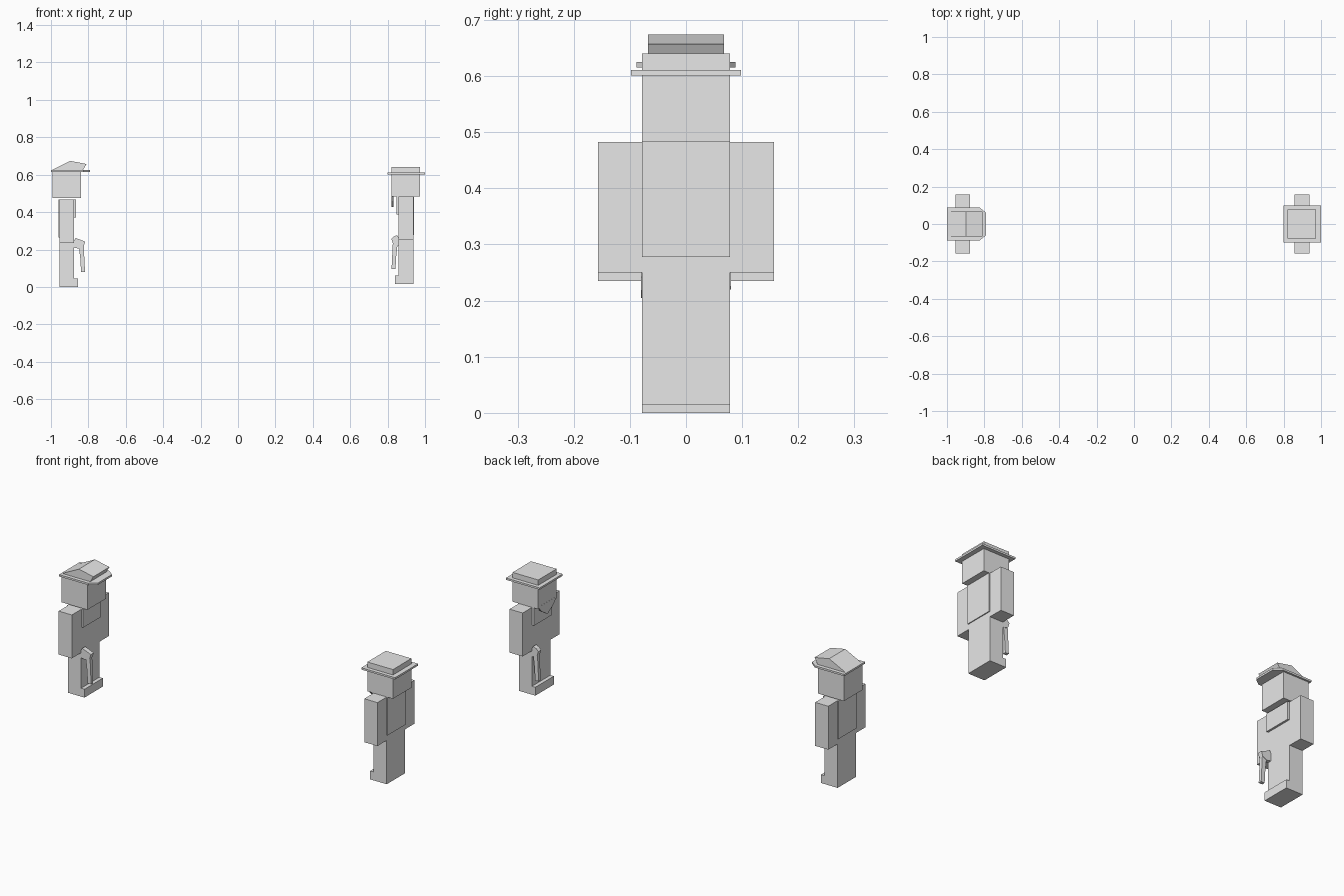
import bpy, bmesh

if "Cube" in bpy.data.objects:
    bpy.data.objects.remove(bpy.data.objects["Cube"])

grey = bpy.data.materials.new("plain grey")
grey.diffuse_color = (0.8, 0.8, 0.8, 1)
grey.use_nodes = True
grey.node_tree.nodes["Principled BSDF"].inputs["Base Color"].default_value = grey.diffuse_color


class Figure:
    """Blocky figure; u is forward, v is sideways, z is up from its feet."""

    def __init__(self, name, cx, facing, base):
        self.name, self.cx, self.facing, self.base = name, cx, facing, base

    def prism(self, part, plane, points, lo, hi):
        """Extrude an outline drawn in plane 'uz', 'uv' or 'vz' from lo to hi."""
        place = {"uz": lambda a, b, c: (a, c, b),
                 "uv": lambda a, b, c: (a, b, c),
                 "vz": lambda a, b, c: (c, a, b)}[plane]
        bm = bmesh.new()
        rings = []
        for c in (lo, hi):
            ring = []
            for a, b in points:
                u, v, z = place(a, b, c)
                ring.append(bm.verts.new((self.cx + self.facing * u,
                                          self.facing * v, self.base + z)))
            rings.append(ring)
        n = len(points)
        bm.faces.new(rings[0])
        bm.faces.new(rings[1])
        for i in range(n):
            j = (i + 1) % n
            bm.faces.new((rings[0][i], rings[0][j], rings[1][j], rings[1][i]))
        bmesh.ops.recalc_face_normals(bm, faces=bm.faces[:])
        full = self.name + "_" + part
        mesh = bpy.data.meshes.new(full)
        bm.to_mesh(mesh)
        bm.free()
        mesh.materials.append(grey)
        obj = bpy.data.objects.new(full, mesh)
        bpy.context.collection.objects.link(obj)

    def box(self, part, u, v, z):
        self.prism(part, "uv", [(u[0], v[0]), (u[1], v[0]), (u[1], v[1]), (u[0], v[1])], *z)

    def body(self, pistol_shift):
        # legs with toes sticking forward
        self.prism("legs", "uz", [(-.039, 0), (.059, 0), (.059, .045), (.039, .045),
                                  (.039, .237), (-.039, .237)], -.078, .078)
        self.box("torso", (-.039, .039), (-.078, .078), (.237, .468))
        # arms on both sides
        for side, s in (("left", 1), ("right", -1)):
            self.box(side + "_arm", (-.039, .039), sorted((s * .078, s * .157)), (.235, .468))
        # clothing plates on chest and back
        self.box("chest_flap", (.039, .050), (-.076, .076), (.372, .468))
        self.box("back_plate", (-.044, -.039), (-.078, .078), (.263, .468))
        # pistol on the right hip: grip on top, barrel hanging down
        d = pistol_shift
        self.prism("pistol_grip", "uz", [(.039, .21), (.039, .247), (.047, .262), (.065, .255),
                                         (.098 + d, .242), (.090 + d, .218), (.064 + d, .205)],
                   -.080, -.055)
        self.prism("pistol_barrel", "uz", [(.064 + d, .22), (.090 + d, .225), (.097 + d, .08),
                                           (.076 + d, .08), (.072 + d, .15)], -.076, -.058)


# left figure with peaked cap
a = Figure("cap_figure", -.915, 1, 0)
a.body(0)
a.box("head", (-.076, .076), (-.078, .078), (.475, .620))
a.prism("cap_brim", "uv", [(-.085, -.088), (.089, -.088), (.125, -.06), (.125, .06),
                           (.089, .088), (-.085, .088)], .615, .625)
a.prism("cap_crown", "uz", [(-.08, .625), (.018, .674), (.105, .657), (.086, .625)],
        -.068, .068)

# right figure with flat hat and beard
b = Figure("hat_figure", .898, -1, .015)
b.body(-.02)
b.box("head", (-.076, .076), (-.078, .078), (.468, .588))
b.box("hat_brim", (-.102, .098), (-.098, .098), (.586, .596))
b.box("hat_crown", (-.076, .076), (-.078, .078), (.596, .625))
b.prism("beard", "vz", [(-.078, .478), (-.05, .445), (0, .413), (.05, .445), (.078, .478)],
        .066, .0765)
